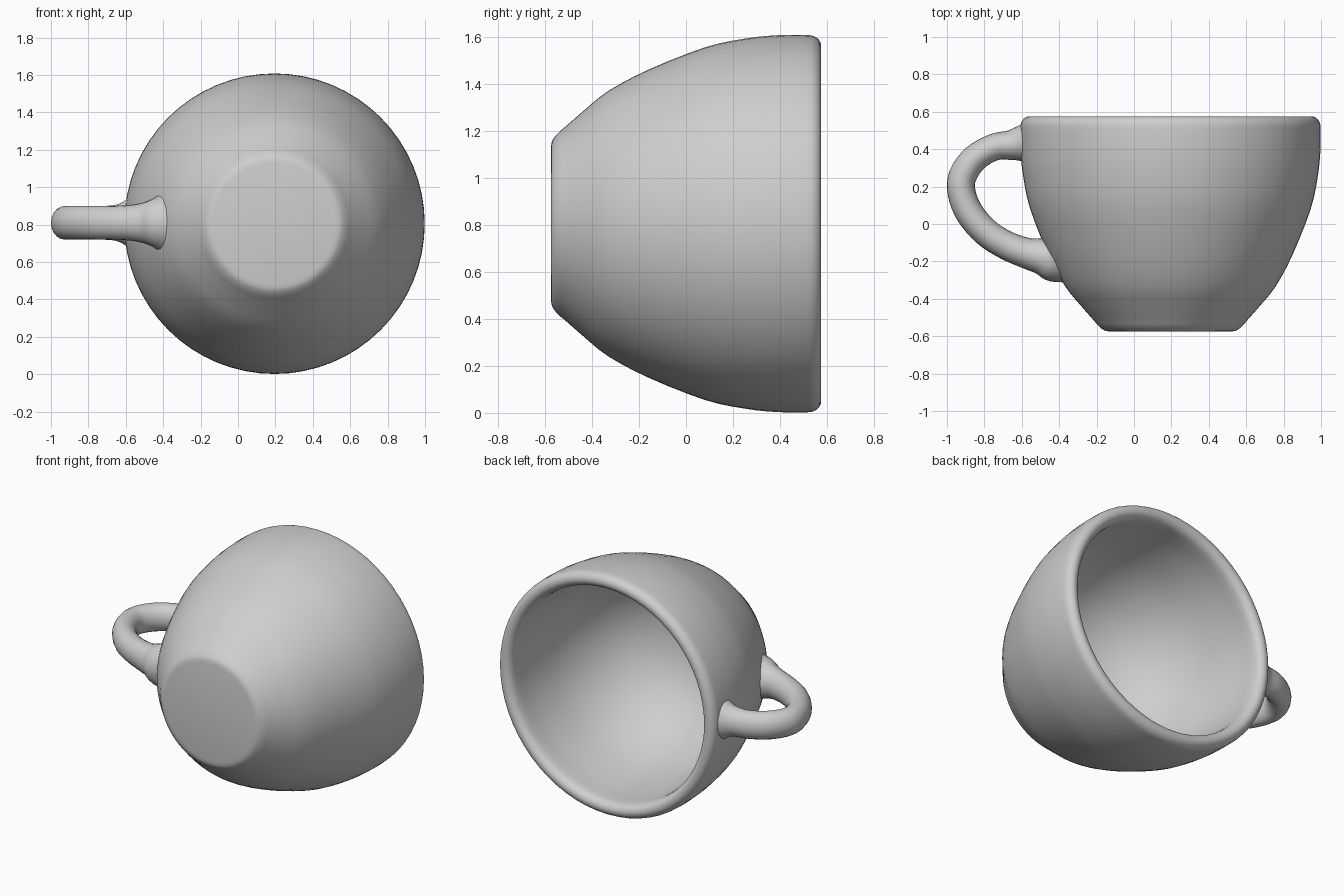
import bpy, bmesh, math
from mathutils import Vector

cube = bpy.data.objects.get("Cube")
if cube:
    bpy.data.objects.remove(cube, do_unlink=True)

CX, CZ = 0.195, 0.805   # axis of the cup, which lies on its side along y

clay = bpy.data.materials.new("plain grey")
clay.use_nodes = True
clay.diffuse_color = (0.62, 0.62, 0.62, 1)
clay.node_tree.nodes["Principled BSDF"].inputs["Base Color"].default_value = (0.62, 0.62, 0.62, 1)


def smooth_path(points, steps):
    """Catmull-Rom resampling of tuples of any length."""
    pts = [Vector(p) for p in points]
    pts = [2 * pts[0] - pts[1]] + pts + [2 * pts[-1] - pts[-2]]
    out = []
    for a, b, c, d in zip(pts, pts[1:], pts[2:], pts[3:]):
        for i in range(steps):
            t = i / steps
            out.append(0.5 * (2 * b + (c - a) * t + (2 * a - 5 * b + 4 * c - d) * t * t
                              + (3 * b - a - 3 * c + d) * t ** 3))
    return out + [pts[-2]]


def loft(name, rings):
    """Bridge a row of closed rings and cap both ends."""
    bm = bmesh.new()
    rows = [[bm.verts.new(p) for p in ring] for ring in rings]
    n = len(rows[0])
    for r0, r1 in zip(rows, rows[1:]):
        for i in range(n):
            j = (i + 1) % n
            bm.faces.new((r0[i], r0[j], r1[j], r1[i]))
    bm.faces.new(rows[0][::-1])
    bm.faces.new(rows[-1])
    bmesh.ops.recalc_face_normals(bm, faces=bm.faces)
    mesh = bpy.data.meshes.new(name)
    bm.to_mesh(mesh)
    bm.free()
    mesh.materials.append(clay)
    obj = bpy.data.objects.new(name, mesh)
    bpy.context.collection.objects.link(obj)
    bpy.ops.object.select_all(action='DESELECT')
    obj.select_set(True)
    bpy.context.view_layer.objects.active = obj
    bpy.ops.object.shade_smooth_by_angle(angle=math.radians(50))


def circle(n):
    return [(math.cos(math.tau * i / n), math.sin(math.tau * i / n)) for i in range(n)]


# Cup: outer wall, rounded rim and inner bowl as (radius, y)
profile = [
    (0.325, -0.575), (0.355, -0.568), (0.385, -0.545), (0.415, -0.51), (0.485, -0.43),
    (0.565, -0.33), (0.655, -0.16), (0.75, 0.08), (0.787, 0.25), (0.801, 0.38),
    (0.803, 0.50), (0.797, 0.545), (0.775, 0.57), (0.745, 0.574), (0.718, 0.555),
    (0.705, 0.51), (0.70, 0.36), (0.665, 0.10), (0.595, -0.10), (0.50, -0.25),
    (0.36, -0.37), (0.20, -0.435), (0.06, -0.455),
]
loft("cup_body", [[(CX + r * c, y, CZ + r * s) for c, s in circle(64)]
                  for r, y in smooth_path(profile, 3)])

# Handle: (x, y, half thickness in the loop plane, half width in z),
# flared at both ends, which finish inside the cup wall
path = [
    (-0.55, 0.43, 0.125, 0.17), (-0.60, 0.43, 0.10, 0.122), (-0.66, 0.422, 0.08, 0.095),
    (-0.75, 0.41, 0.072, 0.09), (-0.85, 0.352, 0.073, 0.09), (-0.915, 0.26, 0.075, 0.09),
    (-0.922, 0.17, 0.075, 0.09), (-0.88, 0.06, 0.076, 0.09), (-0.79, -0.045, 0.076, 0.09),
    (-0.68, -0.115, 0.077, 0.09), (-0.57, -0.157, 0.083, 0.096), (-0.495, -0.172, 0.10, 0.112),
    (-0.445, -0.182, 0.125, 0.135), (-0.41, -0.174, 0.15, 0.16),
]
samples = smooth_path(path, 4)
rings = []
for i, (x, y, h, w) in enumerate(samples):
    ahead, behind = samples[min(i + 1, len(samples) - 1)], samples[max(i - 1, 0)]
    t = Vector((ahead[0] - behind[0], ahead[1] - behind[1])).normalized()
    rings.append([(x - t.y * h * c, y + t.x * h * c, CZ + 0.005 + w * s) for c, s in circle(20)])
loft("handle", rings)
